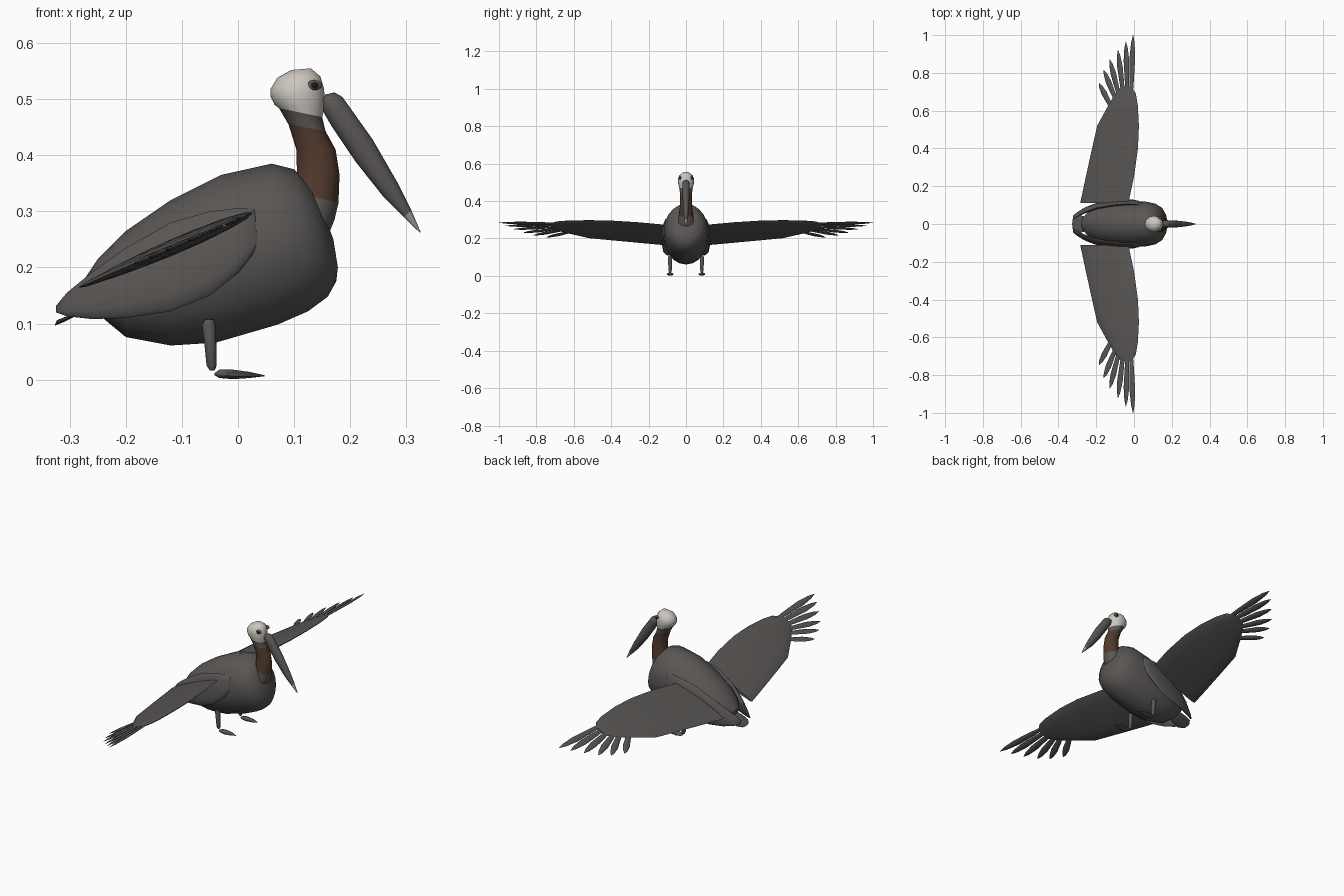
import bpy, bmesh
from math import sin, cos, pi, radians
from mathutils import Vector

cube = bpy.data.objects.get("Cube")
if cube:
    bpy.data.objects.remove(cube)


def material(name, rgb):
    m = bpy.data.materials.new(name)
    m.use_nodes = True
    m.diffuse_color = (*rgb, 1)
    m.node_tree.nodes["Principled BSDF"].inputs["Base Color"].default_value = (*rgb, 1)
    return m


GREY = material("grey plumage", (0.10, 0.093, 0.088))
WHITE = material("pale head", (0.60, 0.57, 0.52))
BROWN = material("brown neck", (0.085, 0.042, 0.026))
TIP = material("bill tip", (0.32, 0.30, 0.26))
BLACK = material("eye black", (0.012, 0.011, 0.01))


def loft(name, sections, sides=16, mats=(GREY,), bands=None):
    """Skin ellipses; each section is (edge point, opposite edge point, half-width vector)."""
    bm = bmesh.new()
    rings = []
    for p, q, w in sections:
        p, q, w = Vector(p), Vector(q), Vector(w)
        c, u = (p + q) / 2, (p - q) / 2
        angles = [2 * pi * i / sides for i in range(sides)]
        rings.append([bm.verts.new(c + u * cos(a) + w * sin(a)) for a in angles])
    for k, (a, b) in enumerate(zip(rings, rings[1:])):
        for i in range(sides):
            j = (i + 1) % sides
            f = bm.faces.new((a[i], a[j], b[j], b[i]))
            f.material_index = bands[k] if bands else 0
    bm.faces.new(rings[0]).material_index = bands[0] if bands else 0
    bm.faces.new(rings[-1]).material_index = bands[-1] if bands else 0
    bmesh.ops.recalc_face_normals(bm, faces=bm.faces)
    me = bpy.data.meshes.new(name)
    bm.to_mesh(me)
    bm.free()
    ob = bpy.data.objects.new(name, me)
    bpy.context.collection.objects.link(ob)
    for m in mats:
        me.materials.append(m)
    smooth(ob)
    return ob


def smooth(ob):
    bpy.ops.object.select_all(action='DESELECT')
    ob.select_set(True)
    bpy.context.view_layer.objects.active = ob
    bpy.ops.object.shade_smooth_by_angle(angle=radians(50))


def upright(rows):
    """Rows of (x, z, x, z, half width) in the middle plane."""
    return [((a, 0, b), (c, 0, d), (0, w, 0)) for a, b, c, d, w in rows]


def ball(name, mat, loc, size):
    bpy.ops.mesh.primitive_uv_sphere_add(segments=12, ring_count=8, location=loc)
    ob = bpy.context.object
    ob.name = name
    ob.scale = size
    ob.data.materials.append(mat)
    smooth(ob)


# Body
loft("body", upright([
    (-.28, .17, -.26, .13, .03), (-.25, .215, -.235, .105, .065),
    (-.20, .265, -.20, .076, .09), (-.12, .32, -.12, .061, .112),
    (-.03, .365, -.04, .066, .12), (.06, .385, .07, .098, .118),
    (.10, .375, .125, .122, .108), (.13, .345, .16, .148, .088),
    (.155, .29, .175, .175, .055), (.17, .25, .178, .20, .022)]), 20)

# Head and neck
loft("head_and_neck", upright([
    (.095, .552, .13, .555, .015), (.07, .538, .147, .54, .035),
    (.058, .518, .153, .52, .043), (.058, .505, .155, .50, .043),
    (.065, .49, .155, .485, .041), (.073, .484, .15, .468, .037),
    (.09, .455, .156, .443, .033), (.104, .41, .174, .41, .031),
    (.105, .37, .181, .365, .033), (.098, .335, .179, .315, .038),
    (.10, .30, .172, .285, .045), (.10, .27, .158, .25, .05)]),
    16, (WHITE, GREY, BROWN), [0, 0, 0, 0, 0, 1, 2, 2, 2, 1, 1])

# Bill with pale hooked tip
loft("bill", upright([
    (.155, .508, .148, .488, .014), (.172, .512, .155, .472, .019),
    (.186, .504, .168, .45, .02), (.24, .428, .21, .388, .018),
    (.285, .35, .26, .325, .013), (.309, .302, .295, .29, .008),
    (.326, .262, .324, .262, .002)]), 12, (GREY, TIP), [0, 0, 0, 0, 0, 1])

# Tail
loft("tail", [((x, y, z), (x, -y, z), (.002, 0, .005)) for x, y, z in
              ((-.22, .03, .15), (-.28, .045, .122), (-.31, .045, .107), (-.325, .025, .101))], 12)


def wing_z(x):
    """Slanted plane in which the spread wings lie."""
    return .295 + .43 * (x - .02)


NORMAL = Vector((-.395, 0, .918))

for s, side in ((1, "left"), (-1, "right")):
    # Folded wing cover along the flank
    loft(side + "_flank_cover", [
        ((x, s * (y - .016), top), (x, s * y, low), (0, t, 0)) for x, top, low, y, t in (
            (-.324, .132, .120, .042, .004), (-.305, .155, .113, .055, .010),
            (-.26, .192, .108, .080, .014), (-.20, .235, .110, .102, .015),
            (-.12, .280, .122, .116, .015), (-.05, .300, .150, .122, .014),
            (0, .306, .190, .122, .012), (.028, .305, .225, .117, .010),
            (.04, .285, .255, .112, .004))], 14)

    # Spread wing
    loft(side + "_wing", [
        ((f, s * y, wing_z(f)), (r, s * y, wing_z(r)), NORMAL * t) for y, f, r, t in (
            (.11, -.03, -.285, .009), (.25, 0, -.255, .013), (.40, .021, -.222, .014),
            (.52, .026, -.195, .013), (.63, .02, -.135, .011), (.69, .01, -.10, .008),
            (.725, -.012, -.07, .004))], 14)

    # Flight feathers fanned from the wing end
    feathers = ((-.015, .67, -.005, 1), (-.035, .68, -.043, .965), (-.055, .67, -.085, .92),
                (-.075, .66, -.128, .87), (-.09, .64, -.16, .815), (-.11, .60, -.185, .745))
    for n, (bx, by, tx, ty) in enumerate(feathers, 1):
        a = Vector((bx, s * by, wing_z(bx)))
        b = Vector((tx, s * ty, wing_z(tx)))
        across = NORMAL.cross(b - a).normalized()
        rows = []
        for t, w in ((0, .008), (.3, .013), (.65, .016), (.88, .010), (1, .001)):
            c = a.lerp(b, t)
            rows.append((c + across * w, c - across * w, NORMAL * w * .3))
        loft(f"{side}_feather_{n}", rows, 8)

    # Leg and webbed foot
    y = s * .085
    loft(side + "_leg", [((x + r, y, z), (x - r, y, z), (0, r, 0)) for x, z, r in
                         ((-.051, .107, .008), (-.052, .098, .012), (-.049, .06, .0105),
                          (-.047, .025, .009), (-.046, .016, .004))], 10)
    loft(side + "_foot", [((x, y, top), (x, y, low), (0, w, 0)) for x, top, low, w in
                          ((-.042, .012, .008, .005), (-.033, .018, .003, .013),
                           (-.01, .018, .001, .018), (.02, .014, .003, .014),
                           (.047, .008, .006, .002))], 10)

    # Eye
    ball(side + "_eye_rim", GREY, (.136, s * .032, .525), (.014, .007, .009))
    ball(side + "_eye", BLACK, (.137, s * .036, .525), (.007, .005, .006))
